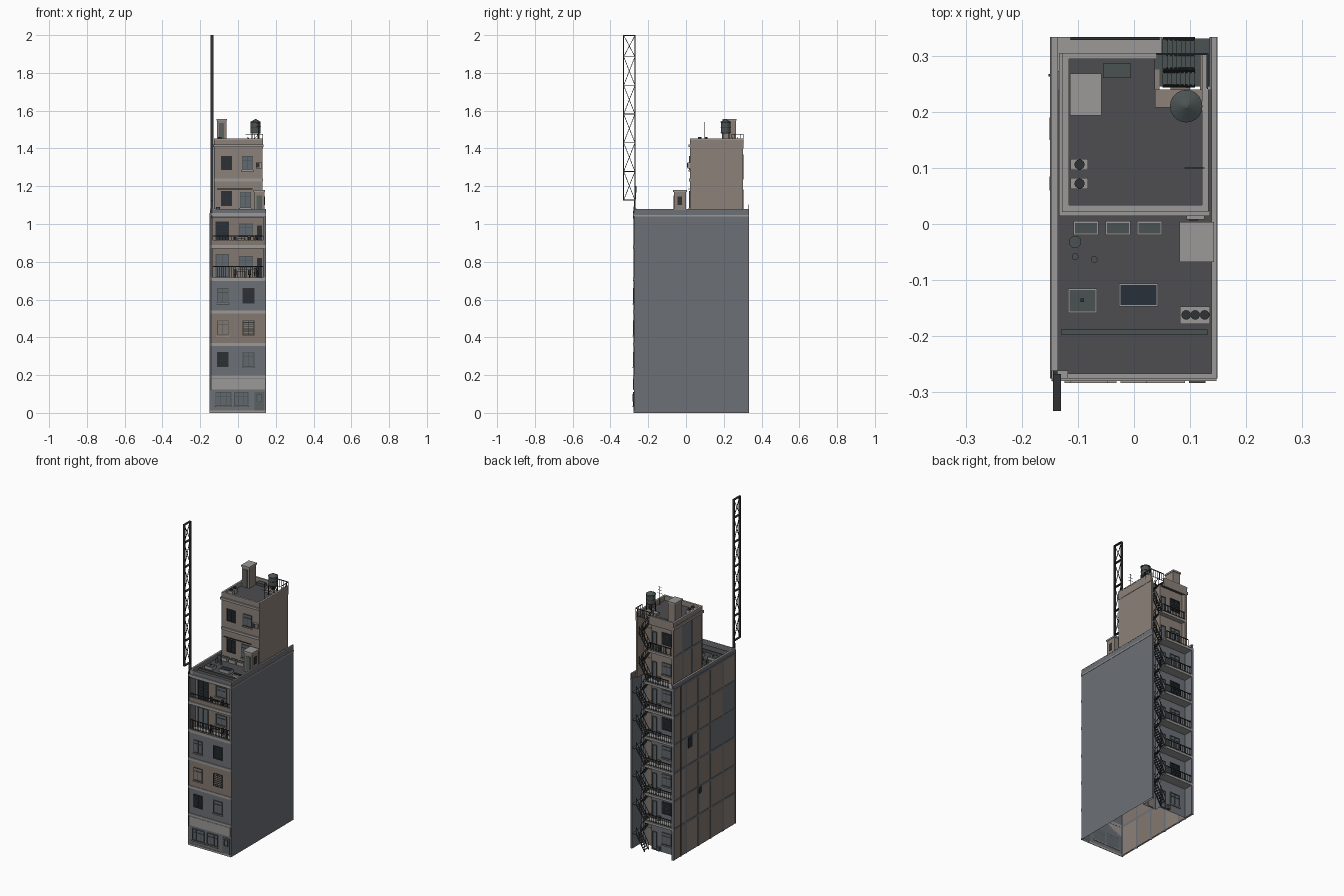
import bpy, bmesh, math, random
from mathutils import Vector, Matrix

if "Cube" in bpy.data.objects:
    bpy.data.objects.remove(bpy.data.objects["Cube"])
random.seed(4)

COL = dict(wall=(.15, .16, .18), brown=(.23, .19, .16), tan=(.26, .22, .19), light=(.33, .32, .31),
           roof=(.075, .072, .08), metal=(.07, .085, .083), dark=(.03, .032, .034),
           glass=(.02, .03, .04), pane=(.12, .14, .16), door=(.1, .12, .12))
MATS = {}
for k, c in COL.items():
    MATS[k] = bpy.data.materials.new(k)
    MATS[k].diffuse_color = (*c, 1)
PARTS = {}

def part(name, mat):
    return PARTS.setdefault((name, mat), bmesh.new())

def box(name, mat, x0, x1, y0, y1, z0, z1):
    m = Matrix.Translation(((x0+x1)/2, (y0+y1)/2, (z0+z1)/2)) @ Matrix.Diagonal((x1-x0, y1-y0, z1-z0, 1))
    bmesh.ops.create_cube(part(name, mat), size=1, matrix=m)

def bar(name, mat, a, b, w=.003, d=None):
    a, b = Vector(a), Vector(b)
    v = b - a
    m = Matrix.Translation((a+b)/2) @ v.to_track_quat('Z', 'Y').to_matrix().to_4x4()
    bmesh.ops.create_cube(part(name, mat), size=1, matrix=m @ Matrix.Diagonal((w, d or w, v.length, 1)))

def cyl(name, mat, x, y, z0, z1, r, r2=None, n=20):
    bmesh.ops.create_cone(part(name, mat), cap_ends=True, segments=n, radius1=r, radius2=r if r2 is None else r2,
                          depth=z1-z0, matrix=Matrix.Translation((x, y, (z0+z1)/2)))

def prism(name, mat, pts, z0, z1):
    # extruded plan, open at the bottom
    bm = part(name, mat)
    lo = [bm.verts.new((x, y, z0)) for x, y in pts]
    hi = [bm.verts.new((x, y, z1)) for x, y in pts]
    for i in range(len(pts)):
        j = (i+1) % len(pts)
        bm.faces.new((lo[i], lo[j], hi[j], hi[i]))
    bm.faces.new(hi)

def window(name, x0, x1, z0, z1, y, s=-1, dark=False, cols=2, door=False):
    # s = facing direction along y
    def b(m, a0, a1, d, c0, c1):
        box(name, m, a0, a1, min(y-s*.003, y+s*d), max(y-s*.003, y+s*d), c0, c1)
    t = .004
    fr = 'dark' if dark else 'metal'
    b('glass' if dark else 'pane', x0, x1, .001, z0, z1)
    for xx in (x0, x1-t):
        b(fr, xx, xx+t, .005, z0, z1)
    for zz in (z0, z1-t):
        b(fr, x0, x1, .005, zz, zz+t)
    for i in range(1, cols):
        xm = x0+(x1-x0)*i/cols
        b(fr, xm-.0015, xm+.0015, .004, z0, z1)
    if dark:
        for i in range(1, 7):
            zm = z0+(z1-z0)*i/7
            b('dark', x0, x1, .003, zm-.002, zm+.002)
    elif not door:
        b(fr, x0, x1, .004, z1-.024, z1-.021)
        b('light', x0-.004, x1+.004, .008, z0-.006, z0)

def railing(name, a, b, h, n):
    a, b, up = Vector(a), Vector(b), Vector((0, 0, h))
    bar(name, 'dark', a+up, b+up, .004)
    bar(name, 'dark', a+up*.12, b+up*.12, .002)
    for i in range(n+1):
        p = a.lerp(b, i/n)
        bar(name, 'dark', p, p+up, .002)

FL = [0, .19, .362, .535, .71, .882, 1.05]          # main floor levels
TF = [1.05, 1.235, 1.42]                             # tower floor levels

# main body: lower block, and upper block with recessed front balconies
back = [(.147, .333), (.135, .333), (.135, .24), (.045, .24), (.045, .275), (-.135, .275), (-.135, .333), (-.147, .333)]
prism('main_body_lower', 'wall', [(-.147, -.275), (.147, -.275)] + back, 0, .71)
prism('main_body_upper', 'wall', [(-.147, -.275), (-.135, -.275), (-.135, -.22), (.135, -.22), (.135, -.275), (.147, -.275)] + back, .71, 1.05)
box('main_roof', 'roof', -.137, .138, -.267, .24, 1.04, 1.052)
box('main_roof_front_slab', 'wall', -.147, .147, -.275, -.21, 1.035, 1.05)
for x0, x1, y0, y1 in ((-.147, -.136, -.275, .333), (.139, .147, -.275, .333), (-.147, .147, -.275, -.266)):
    box('main_parapet', 'wall', x0, x1, y0, y1, 1.05, 1.076)
    box('parapet_coping', 'light', x0-.0005, x1+.0005, y0, y1, 1.076, 1.08)
box('parapet_corner_post', 'light', -.147, -.118, -.275, -.261, 1.05, 1.083)
box('right_trim', 'light', .146, .149, -.275, .333, 1.04, 1.048)

# front facade
box('shop_sign_band', 'light', -.142, .142, -.279, -.275, .125, .18)
box('plinth', 'light', -.147, .147, -.278, -.275, 0, .012)
box('front_panel', 'brown', -.14, .146, -.2765, -.275, .37, .53)
for z in FL[1:]:
    box('front_band', 'light', -.147, .147, -.28, -.274, z-.008, z+.008)
window('shop_window', -.12, -.035, .037, .11, -.275, cols=3)
window('shop_window', -.02, .055, .037, .11, -.275, cols=3)
box('front_door', 'door', .088, .137, -.278, -.274, .008, .11)
window('front_door_pane', .098, .127, .06, .1, -.278, cols=1, door=True)
for i, z in enumerate((.243, .41, .58)):
    window('front_window', -.11, -.05, z, z+.08, -.275, dark=i == 0)
    window('front_window', .025, .087, z, z+.08, -.275, dark=i > 0)
for i, z in enumerate(FL[4:6]):
    box('front_balcony_floor', 'light', -.135, .135, -.277, -.218, z-.012, z+.004)
    box('front_balcony_wall', 'brown', -.135, .135, -.2215, -.219, z, z+.165)
    window('balcony_door', -.118, -.048, z+.01, z+.13, -.2215, dark=i > 0, door=True)
    window('balcony_window', .004, .08, z+.055, z+.12, -.2215)
    window('balcony_side_door', .1, .128, z+.005, z+.11, -.2215, cols=1, dark=True)
    # balcony table, chairs and plant
    box('balcony_table', 'metal', -.005, .04, -.255, -.235, z+.038, z+.042)
    for x in (-.002, .037):
        bar('balcony_table', 'metal', (x, -.245, z), (x, -.245, z+.04), .003)
    for x in (-.025, .052):
        box('balcony_chair', 'dark', x, x+.016, -.253, -.237, z+.02, z+.024)
        box('balcony_chair', 'dark', x, x+.016, -.238, -.236, z+.02, z+.05)
        bar('balcony_chair', 'dark', (x+.008, -.245, z), (x+.008, -.245, z+.02), .006)
    cyl('plant_pot', 'brown', .095, -.25, z, z+.022, .007, .01, 10)
    cyl('plant', 'metal', .095, -.25, z+.022, z+.06, .012, .003, 8)
railing('front_railing', (-.133, -.272, .715), (.133, -.272, .715), .06, 24)
box('front_solid_parapet', 'brown', -.135, .135, -.274, -.266, .882, .915)
railing('front_railing', (-.133, -.27, .915), (.133, -.27, .915), .022, 16)
bar('front_drain_pipe', 'dark', (-.143, -.279, .12), (-.143, -.279, 1.07), .004)

# left wall: pilasters, bands and infill panels
def side_grid(x, ys, zs, w):
    for z in zs[1:]:
        box('side_band', 'wall', x-.003, x+.002, ys[0], ys[-1], z-w, z+w)
    for y in ys:
        box('side_pilaster', 'wall', x-.003, x+.002, max(y-w, ys[0]), min(y+w, ys[-1]), zs[0], zs[-1])
    for a, b in zip(ys, ys[1:]):
        for c, d in zip(zs, zs[1:]):
            m = random.choice(('brown', 'tan', 'brown', 'wall', 'brown'))
            box('side_panel', m, x-.001, x+.002, a+w, b-w, c+w, d-w)
side_grid(-.147, [-.275, -.15, -.03, .09, .21, .333], FL, .007)
side_grid(-.125, [.022, .12, .215, .303], TF, .006)
box('side_window', 'glass', -.151, -.145, .15, .19, .64, .71)
box('side_vent', 'dark', -.151, -.145, .06, .085, .32, .36)
bar('side_pipe', 'dark', (-.15, .265, 0), (-.15, .265, 1.05), .004)

# tower with notch for the stair and balconies at the back
prism('tower_body', 'tan', [(-.125, .022), (.13, .022), (.13, .303), (.118, .303), (.118, .24), (.045, .24), (.045, .275),
                            (-.113, .275), (-.113, .303), (-.125, .303)], 1.05, 1.42)
box('tower_roof', 'roof', -.12, .125, .03, .24, 1.415, 1.424)
box('tower_roof', 'roof', -.12, .037, .24, .3, 1.41, 1.424)
for x0, x1, y0, y1 in ((-.127, -.117, .022, .305), (.122, .132, .022, .305), (-.127, .132, .022, .034), (-.127, .04, .295, .305)):
    box('tower_parapet', 'tan', x0, x1, y0, y1, 1.4, 1.446)
    box('tower_coping', 'light', x0-.001, x1+.001, y0-.001, y1, 1.446, 1.452)
box('tower_cornice', 'light', -.134, .135, .014, .024, 1.408, 1.422)
box('tower_cornice', 'light', -.134, -.124, .014, .305, 1.408, 1.422)
box('tower_band', 'light', -.127, .132, .015, .023, 1.225, 1.24)
window('tower_window', -.09, -.032, 1.095, 1.175, .022, dark=True)
window('tower_window', .01, .068, 1.085, 1.17, .022)
window('tower_window', -.09, -.032, 1.285, 1.36, .022, dark=True)
window('tower_window', .02, .08, 1.285, 1.36, .022)
box('air_conditioner', 'light', .094, .126, .008, .022, 1.295, 1.325)
box('air_conditioner', 'dark', .098, .114, .006, .009, 1.298, 1.322)

# rear balconies and switchback stair
levels = FL + TF[1:]
for i, (a, b) in enumerate(zip(levels, levels[1:])):
    tower = a >= 1.05
    ye = .303 if tower else .331
    xl = -.113 if tower else -.135
    if i:
        yb = .333 if a < 1.1 else .303
        box('rear_balcony_slab', 'light', -.147 if a < 1.1 else -.125, .05, .272, yb, a-.008, a+.006)
        ry = yb-.003
        railing('rear_railing', (xl, ry, a+.006), (.045, ry, a+.006), .045, 14)
    window('rear_door', .005, .038, a+.006, a+.115, .275, 1, cols=1, door=True)
    window('rear_window', -.095, -.03, a+.05, a+.125, .275, 1, dark=i % 3 == 1)
    box('rear_unit', 'metal', -.02, .0, .275, .29, a+.006, a+.03)
    box('stair_wall_door', 'brown', .065, .1, .238, .243, a+.006, a+.11)
    xr = .118 if tower else .135
    ym, yi, zm = (ye+.245)/2, .245, (a+b)/2
    box('stair_landing', 'metal', .108, xr, yi, ye, zm-.003, zm)
    box('stair_landing', 'metal', .035, .052, yi, ye, b-.003, b)
    for y0, y1, xa, xb, za, zb in ((ym+.001, ye, .052, .108, a, zm), (yi, ym-.001, .108, .052, zm, b)):
        for k in range(7):
            x = xa+(xb-xa)*(k+.5)/7
            z = za+(zb-za)*(k+1)/8
            box('stair_tread', 'metal', x-.004, x+.004, y0, y1, z-.002, z)
        for y in (y0+.001, y1-.001):
            bar('stair_stringer', 'dark', (xa, y, za), (xb, y, zb), .006, .002)
            bar('stair_handrail', 'dark', (xa, y, za+.04), (xb, y, zb+.04), .0025)
            for k in range(4):
                f = k/3
                p = Vector((xa+(xb-xa)*f, y, za+(zb-za)*f))
                bar('stair_handrail', 'dark', p, p+Vector((0, 0, .04)), .002)
railing('stair_top_railing', (.04, .303, 1.425), (.132, .303, 1.425), .05, 6)
railing('stair_top_railing', (.131, .242, 1.425), (.131, .303, 1.425), .05, 4)

# tower roof equipment
box('roof_stack', 'tan', -.111, -.061, .197, .264, 1.42, 1.547)
box('roof_stack_cap', 'light', -.114, -.058, .193, .268, 1.547, 1.557)
box('roof_stack_door', 'door', -.1, -.073, .194, .198, 1.425, 1.535)
box('tank_platform', 'tan', .037, .131, .208, .24, 1.415, 1.44)
for sx in (-1, 1):
    for sy in (-1, 1):
        bar('tank_leg', 'dark', (.093+sx*.018, .21+sy*.018, 1.42), (.093+sx*.018, .21+sy*.018, 1.482), .004)
    bar('tank_brace', 'dark', (.075, .21-sx*.018, 1.44), (.111, .21-sx*.018, 1.478), .002)
cyl('water_tank', 'metal', .093, .21, 1.48, 1.54, .026)
cyl('water_tank_lid', 'metal', .093, .21, 1.54, 1.555, .029, .003)
for z in (1.485, 1.51, 1.535):
    cyl('water_tank_hoop', 'dark', .093, .21, z-.0015, z+.0015, .0272)
for y in (.072, .106):
    box('roof_vent_base', 'light', -.113, -.082, y-.01, y+.01, 1.42, 1.45)
    cyl('roof_vent_fan', 'dark', -.097, y, 1.45, 1.46, .009, n=14)
box('roof_hatch', 'metal', -.055, -.005, .26, .286, 1.42, 1.44)
bar('antenna', 'dark', (.108, .1, 1.42), (.108, .1, 1.54), .002)
for z, w in ((1.495, .018), (1.515, .014), (1.533, .01)):
    bar('antenna', 'dark', (.108-w, .1, z), (.108+w, .1, z), .0015)

# main roof equipment
box('roof_hut', 'tan', .085, .141, -.063, .001, 1.05, 1.17)
box('roof_hut_cap', 'light', .081, .143, -.068, .004, 1.17, 1.18)
box('roof_hut_door', 'door', .097, .128, -.066, -.062, 1.055, 1.15)
box('roof_hut_window', 'dark', .14, .143, -.045, -.02, 1.1, 1.145)
def framed(name, mat, x0, x1, y0, y1, z):
    box(name+'_frame', 'light', x0, x1, y0, y1, 1.05, z)
    box(name, mat, x0+.003, x1-.003, y0+.003, y1-.003, z-.002, z+.002)
for x in (-.108, -.051, .005):
    framed('skylight', 'metal', x, x+.045, -.02, .005, 1.072)
framed('large_skylight', 'glass', -.027, .043, -.147, -.106, 1.07)
framed('access_hatch', 'metal', -.118, -.066, -.159, -.115, 1.068)
box('hatch_handle', 'dark', -.095, -.089, -.139, -.133, 1.07, 1.076)
box('roof_condenser', 'light', .082, .135, -.178, -.147, 1.05, 1.075)
for x in (.093, .109, .126):
    cyl('condenser_fan', 'dark', x, -.162, 1.075, 1.08, .0085, n=14)
for x, y, r, h in ((-.105, -.032, .011, .04), (-.105, -.058, .006, .03), (-.071, -.063, .006, .03)):
    cyl('roof_pipe_vent', 'metal', x, y, 1.05, 1.05+h, r, n=12)
box('roof_duct', 'metal', -.13, .131, -.198, -.188, 1.052, 1.066)
bar('tower_awning_rail', 'dark', (-.11, .016, 1.185), (.078, .016, 1.185), .004)

# tall lattice sign frame
for y in (-.3305, -.2695):
    bar('mast_post', 'dark', (-.1375, y, 1.125 if y < -.3 else 1.05), (-.1375, y, 2.0), .014, .005)
bar('mast_foot', 'dark', (-.14, -.277, 1.03), (-.14, -.265, 1.2), .008)
zs = [1.127, 1.278, 1.43, 1.582, 1.734, 1.886, 1.998]
for z in zs:
    box('mast_rung', 'dark', -.1445, -.1305, -.333, -.267, z-.002, z+.002)
for a, b in zip(zs, zs[1:]):
    for p, q in ((-.33, -.27), (-.27, -.33)):
        bar('mast_brace', 'dark', (-.1375, p, a), (-.1375, q, b), .003)

# turn the collected parts into objects
for (name, mat), bm in PARTS.items():
    me = bpy.data.meshes.new(name)
    bm.to_mesh(me)
    bm.free()
    me.materials.append(MATS[mat])
    bpy.context.collection.objects.link(bpy.data.objects.new(name, me))

for m in bpy.data.materials:
    if m.users and not m.is_grease_pencil:
        m.use_nodes = True
        m.node_tree.nodes["Principled BSDF"].inputs["Base Color"].default_value = m.diffuse_color
